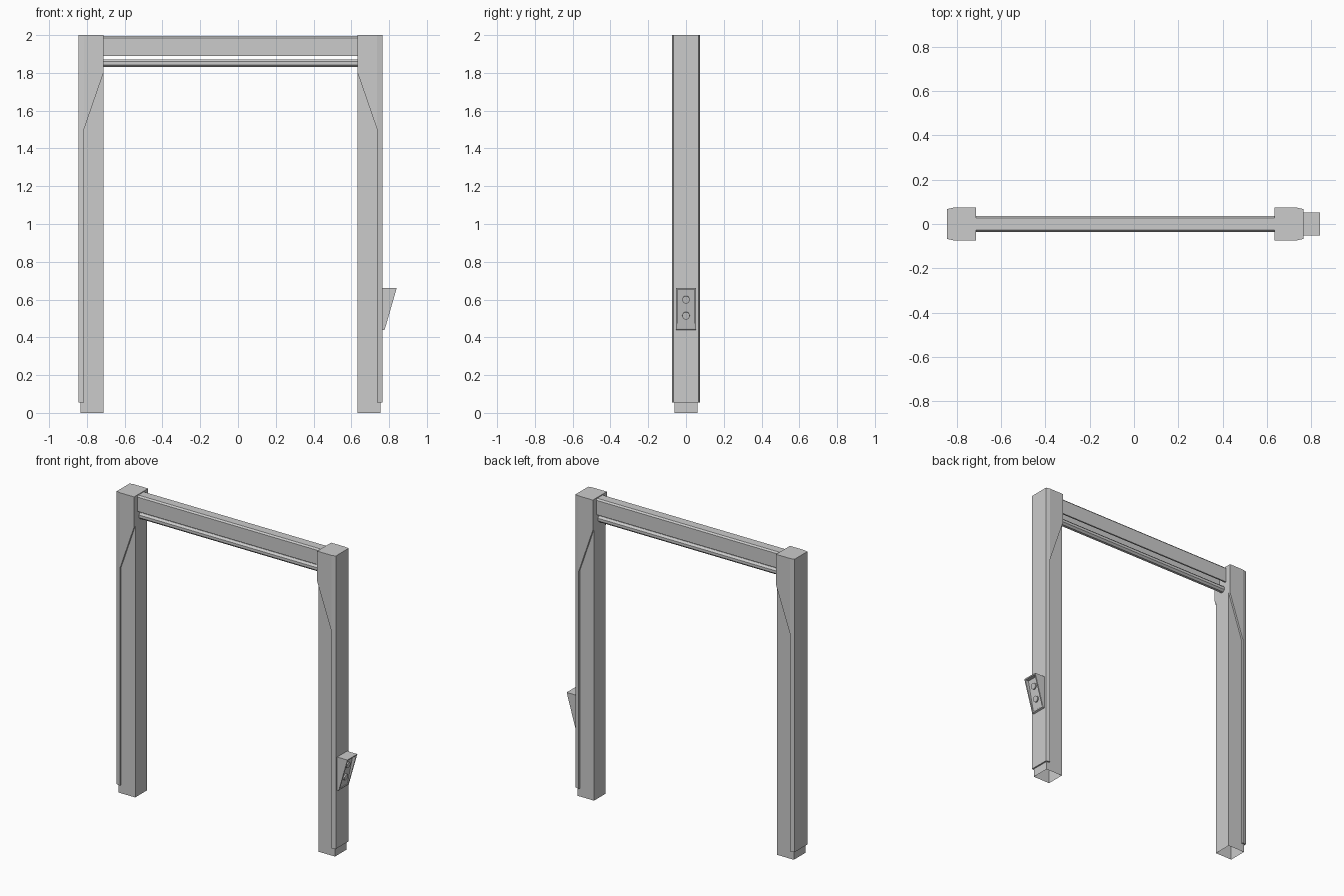
import bpy, bmesh, math
from mathutils import Vector, Matrix

if "Cube" in bpy.data.objects:
    bpy.data.objects.remove(bpy.data.objects["Cube"])

CX = -0.0395  # middle of the frame between the two posts


def finish(name, bm):
    bmesh.ops.recalc_face_normals(bm, faces=bm.faces)
    me = bpy.data.meshes.new(name)
    bm.to_mesh(me)
    bm.free()
    ob = bpy.data.objects.new(name, me)
    bpy.context.collection.objects.link(ob)
    return ob


def box(name, x0, x1, y, z0, z1, open_bottom=False):
    bm = bmesh.new()
    m = Matrix.Translation(((x0 + x1) / 2, 0, (z0 + z1) / 2)) @ Matrix.Diagonal((abs(x1 - x0), 2 * y, z1 - z0, 1))
    bmesh.ops.create_cube(bm, size=1, matrix=m)
    ob = finish(name, bm)
    if open_bottom:
        bm = bmesh.new()
        bm.from_mesh(ob.data)
        low = min(bm.faces, key=lambda f: f.calc_center_median().z)
        bmesh.ops.delete(bm, geom=[low], context='FACES_ONLY')
        bm.to_mesh(ob.data)
        bm.free()
    return ob


def extrude_x(name, yz, x0, x1):
    bm = bmesh.new()
    a = [bm.verts.new((x0, y, z)) for y, z in yz]
    b = [bm.verts.new((x1, y, z)) for y, z in yz]
    bm.faces.new(a)
    bm.faces.new(b[::-1])
    n = len(yz)
    for i in range(n):
        bm.faces.new((a[i], a[(i + 1) % n], b[(i + 1) % n], b[i]))
    return finish(name, bm)


# posts: open-bottomed core inside an outer cover with tapered upper bracket
OUT, STRIP, INN = 0.8045, 0.776, 0.6725
outline = [(OUT, 0.055, 0.067), (STRIP, 0.055, 0.0735), (STRIP, 1.5, 0.0735), (INN, 1.8, 0.0735),
           (INN, 2.0, 0.0735), (STRIP, 2.0, 0.0735), (OUT, 2.0, 0.067)]
for side, s in (("left", -1), ("right", 1)):
    box(side + "_post_core", CX + s * 0.795, CX + s * INN, 0.061, 0, 1.8, True)
    bm = bmesh.new()
    f = [bm.verts.new((CX + s * d, -y, z)) for d, z, y in outline]
    b = [bm.verts.new((CX + s * d, y, z)) for d, z, y in outline]
    for v in (f, b):
        bm.faces.new([v[i] for i in (0, 1, 2, 5, 6)])
        bm.faces.new(v[2:6])
    for i in range(7):
        j = (i + 1) % 7
        bm.faces.new((f[i], f[j], b[j], b[i]))
    cover = finish(side + "_post_cover", bm)
    cutter = box(side + "_cover_cutter", CX + s * 0.795, CX + s * 0.64, 0.061, -0.1, 1.79)
    cutter.hide_render = True
    cutter.hide_viewport = True
    mod = cover.modifiers.new("hollow", 'BOOLEAN')
    mod.operation = 'DIFFERENCE'
    mod.object = cutter

# top beam: inverted channel with chamfered upper edges
half = [(0.027, 1.89), (0.037, 1.89), (0.037, 1.985), (0.028, 1.995)]
inner = [(-0.027, 1.975), (0.027, 1.975)]
beam = half + [(-y, z) for y, z in half[::-1]] + inner
extrude_x("top_beam", beam, CX - INN, CX + INN)

# octagonal rail below the beam
octagon = [(0.0225 * math.cos(math.pi / 8 + i * math.pi / 4),
            1.851 + 0.0225 * math.sin(math.pi / 8 + i * math.pi / 4)) for i in range(8)]
extrude_x("lower_rail", octagon, CX - INN, CX + INN)

# wedge-shaped control box with a recessed panel
bm = bmesh.new()
side_pts = [(0.763, 0.437), (0.777, 0.442), (0.84, 0.66), (0.763, 0.66)]
l = [bm.verts.new((x, -0.052, z)) for x, z in side_pts]
r = [bm.verts.new((x, 0.052, z)) for x, z in side_pts]
bm.faces.new(l)
bm.faces.new(r[::-1])
for i in range(4):
    j = (i + 1) % 4
    face = bm.faces.new((l[i], r[i], r[j], l[j]))
    if i == 1:
        panel = face
bmesh.ops.recalc_face_normals(bm, faces=bm.faces)
bmesh.ops.inset_region(bm, faces=[panel], thickness=0.008, use_even_offset=True)
ring = bmesh.ops.extrude_face_region(bm, geom=[panel])
for v in [g for g in ring['geom'] if isinstance(g, bmesh.types.BMVert)]:
    v.co.x -= 0.005 + 0.02 * (v.co.z - 0.44) / 0.22
bmesh.ops.delete(bm, geom=[panel], context='FACES_ONLY')
pface = [g for g in ring['geom'] if isinstance(g, bmesh.types.BMFace)][0]
pface.normal_update()
nrm = pface.normal.copy()
if nrm.x < 0:
    nrm.negate()
ctr = pface.calc_center_median()
finish("control_box", bm)

# two round buttons on the panel
for name, z in (("upper_button", 0.6), ("lower_button", 0.515)):
    x = ctr.x - (z - ctr.z) * nrm.z / nrm.x
    bm = bmesh.new()
    m = Matrix.Translation(Vector((x, 0, z)) + nrm * 0.003) @ nrm.to_track_quat('Z', 'Y').to_matrix().to_4x4()
    bmesh.ops.create_cone(bm, cap_ends=True, segments=20, radius1=0.02, radius2=0.02, depth=0.012, matrix=m)
    finish(name, bm)
